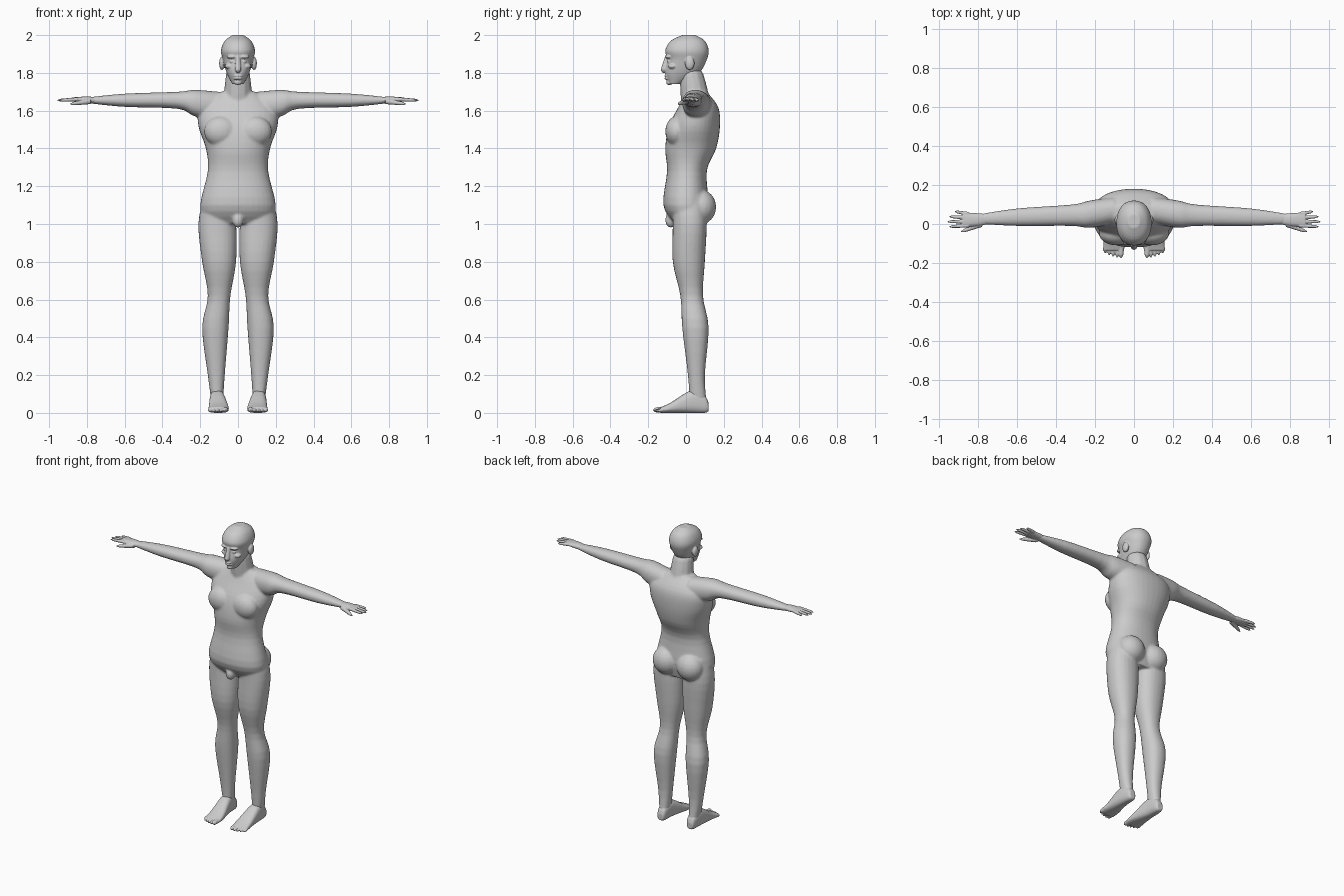
import bpy
import bmesh
import math
from mathutils import Vector, Matrix

cube = bpy.data.objects.get("Cube")
if cube:
    bpy.data.objects.remove(cube, do_unlink=True)

grey = (0.6, 0.6, 0.6, 1)
skin = bpy.data.materials.new("light_grey")
skin.use_nodes = True
skin.diffuse_color = grey
skin.node_tree.nodes["Principled BSDF"].inputs["Base Color"].default_value = grey

X, Y, Z = range(3)
SIDES = {"left": 1, "right": -1}


def spline(rows, steps=4):
    """Smooth in-between sections along a loft."""
    points = [Vector(row) for row in rows]
    padded = [points[0], *points, points[-1]]
    smooth = []
    for before, start, end, after in zip(padded, padded[1:], padded[2:], padded[3:]):
        leaving, arriving = (end - before) / 2, (after - start) / 2
        for step in range(steps):
            t = step / steps
            ease = t * t * (3 - 2 * t)
            smooth.append(start.lerp(end, ease) + leaving * t * (1 - t) ** 2
                          - arriving * t * t * (1 - t))
    return smooth + [points[-1]]


def rounded(value, power):
    """Flatten a circle coordinate towards a rounded box."""
    return math.copysign(abs(value) ** (2 / power), value)


def loft(bm, axis, rows, side=1, power=2.2, sides=24):
    """Closed loft; each row is (position, low a, high a, low b, high b)."""
    across = [i for i in range(3) if i != axis]
    rings = []
    for along, low_a, high_a, low_b, high_b in spline(rows):
        ring = []
        for k in range(sides):
            angle = math.tau * k / sides
            point = Vector()
            point[axis] = along
            for i, wave, low, high in ((across[0], math.cos(angle), low_a, high_a),
                                       (across[1], math.sin(angle), low_b, high_b)):
                point[i] = (low + high + rounded(wave, power) * (high - low)) / 2
            point.x *= side
            ring.append(bm.verts.new(point))
        rings.append(ring)
    for lower, upper in zip(rings, rings[1:]):
        for k in range(sides):
            bm.faces.new((lower[k - 1], lower[k], upper[k], upper[k - 1]))
    bm.faces.new(reversed(rings[0]))
    bm.faces.new(rings[-1])


def trunk(bm, rows):
    """Upright loft, equal on both sides; rows are (height, half width, front, back)."""
    loft(bm, Z, [(height, -half, half, front, back) for height, half, front, back in rows],
         sides=36)


def digit(bm, axis, start, end, radius, taper, side=1):
    """Tapered round limb with a blunt tip, running along one axis."""
    start, end = Vector(start), Vector(end)
    steps = 6
    rows = []
    for step in range(steps + 1):
        t = step / steps
        centre = start.lerp(end, t)
        r = radius * (1 - t + t * taper) * math.sqrt(1.05 - t ** 8)
        a, b = [centre[i] for i in range(3) if i != axis]
        rows.append((centre[axis], a - r, a + r, b - r, b + r))
    loft(bm, axis, rows, side, power=2, sides=12)


def ball(bm, centre, size, side=1):
    """Ellipsoid used for muscles and face features."""
    x, y, z = centre
    place = Matrix.Translation((x * side, y, z)) @ Matrix.Diagonal((*size, 1))
    bmesh.ops.create_uvsphere(bm, u_segments=20, v_segments=12, radius=1, matrix=place)


def finish(name, bm, voxel, smoothing):
    """Fuse the overlapping volumes into one smooth skin."""
    bmesh.ops.recalc_face_normals(bm, faces=bm.faces)
    mesh = bpy.data.meshes.new(name)
    bm.to_mesh(mesh)
    bm.free()
    mesh.materials.append(skin)
    obj = bpy.data.objects.new(name, mesh)
    bpy.context.collection.objects.link(obj)
    fuse = obj.modifiers.new("fuse", "REMESH")
    fuse.mode = "VOXEL"
    fuse.voxel_size = voxel
    fuse.use_smooth_shade = True
    relax = obj.modifiers.new("relax", "SMOOTH")
    relax.factor = 0.5
    relax.iterations = smoothing


# Torso from crotch to collar, and neck
body = bmesh.new()
trunk(body, [(1, 0.17, -0.06, 0.1), (1.1, 0.2, -0.12, 0.12), (1.28, 0.16, -0.1, 0.11),
             (1.4, 0.17, -0.11, 0.16), (1.52, 0.21, -0.09, 0.18), (1.62, 0.2, -0.04, 0.17),
             (1.7, 0.1, 0, 0.11)])
digit(body, Z, (0, 0.06, 1.6), (0, 0.02, 1.85), radius=0.08, taper=0.75)
ball(body, (0, -0.08, 1.02), (0.03, 0.03, 0.04))

for side in SIDES.values():
    # Arm from shoulder to wrist
    loft(body, X, [(0.1, 0, 0.14, 1.54, 1.7), (0.23, -0.02, 0.12, 1.57, 1.71),
                   (0.32, -0.01, 0.1, 1.61, 1.7), (0.6, -0.01, 0.08, 1.62, 1.69),
                   (0.8, 0, 0.05, 1.64, 1.67)], side)
    # Leg from ankle through calf, knee and thigh to hip
    loft(body, Z, [(0.05, 0.08, 0.14, 0.02, 0.11), (0.2, 0.07, 0.16, 0.01, 0.1),
                   (0.45, 0.05, 0.19, -0.02, 0.12), (0.62, 0.04, 0.16, -0.03, 0.09),
                   (0.8, 0.01, 0.19, -0.07, 0.1), (1, 0.01, 0.21, -0.07, 0.11),
                   (1.15, 0.04, 0.18, -0.07, 0.1)], side)
    # Seat and chest muscles
    ball(body, (0.09, 0.08, 1.09), (0.09, 0.08, 0.09), side)
    ball(body, (0.09, -0.05, 1.49), (0.09, 0.06, 0.08), side)
finish("body", body, voxel=0.007, smoothing=5)

# Skull from chin to crown
head = bmesh.new()
trunk(head, [(1.74, 0.03, -0.09, -0.03), (1.8, 0.06, -0.11, 0.07), (1.87, 0.08, -0.1, 0.11),
             (1.92, 0.09, -0.11, 0.12), (1.97, 0.07, -0.08, 0.1), (2, 0.03, -0.02, 0.05)])

# Nose, lips and chin
digit(head, Z, (0, -0.1, 1.89), (0, -0.12, 1.8), radius=0.01, taper=2)
for height in (1.77, 1.785):
    ball(head, (0, -0.1, height), (0.025, 0.015, 0.006))
ball(head, (0, -0.09, 1.75), (0.02, 0.015, 0.015))

# Brows, eyes, cheekbones and ears
for side in SIDES.values():
    ball(head, (0.03, -0.09, 1.885), (0.03, 0.02, 0.01), side)
    ball(head, (0.03, -0.09, 1.86), (0.015, 0.01, 0.008), side)
    ball(head, (0.045, -0.07, 1.835), (0.025, 0.025, 0.015), side)
    ball(head, (0.085, 0.02, 1.85), (0.015, 0.025, 0.035), side)
finish("head", head, voxel=0.004, smoothing=3)

for label, side in SIDES.items():
    # Hand: palm, spread fingers with the second one longest, and thumb
    hand = bmesh.new()
    loft(hand, X, [(0.75, 0, 0.05, 1.64, 1.67), (0.8, -0.01, 0.055, 1.64, 1.675),
                   (0.88, -0.015, 0.06, 1.65, 1.67)], side)
    for i in range(4):
        knuckle = 0.02 * i - 0.008
        spread = 0.006 * (i - 1)
        reach = 0.96 - 0.01 * (i - 1) ** 2
        digit(hand, X, (0.85, knuckle, 1.66), (reach, knuckle + spread, 1.655),
              radius=0.01, taper=0.75, side=side)
    digit(hand, X, (0.78, 0, 1.65), (0.89, -0.04, 1.635), radius=0.015, taper=0.6, side=side)
    finish(label + "_hand", hand, voxel=0.003, smoothing=2)

    # Foot: heel to ball, then toes shrinking outwards
    foot = bmesh.new()
    loft(foot, Y, [(0.12, 0.09, 0.13, 0.01, 0.05), (0.1, 0.08, 0.14, 0, 0.09),
                   (0.03, 0.07, 0.15, 0, 0.12), (-0.08, 0.05, 0.155, 0, 0.055),
                   (-0.135, 0.05, 0.16, 0, 0.03)], side, power=2.6)
    for i in range(5):
        across = 0.067 + 0.02 * i
        thick = 0.01 if i else 0.015
        reach = 0.0015 * i * i - 0.175
        digit(foot, Y, (across, -0.09, 0.02), (across, reach, thick),
              radius=thick, taper=0.9, side=side)
    finish(label + "_foot", foot, voxel=0.0035, smoothing=2)
